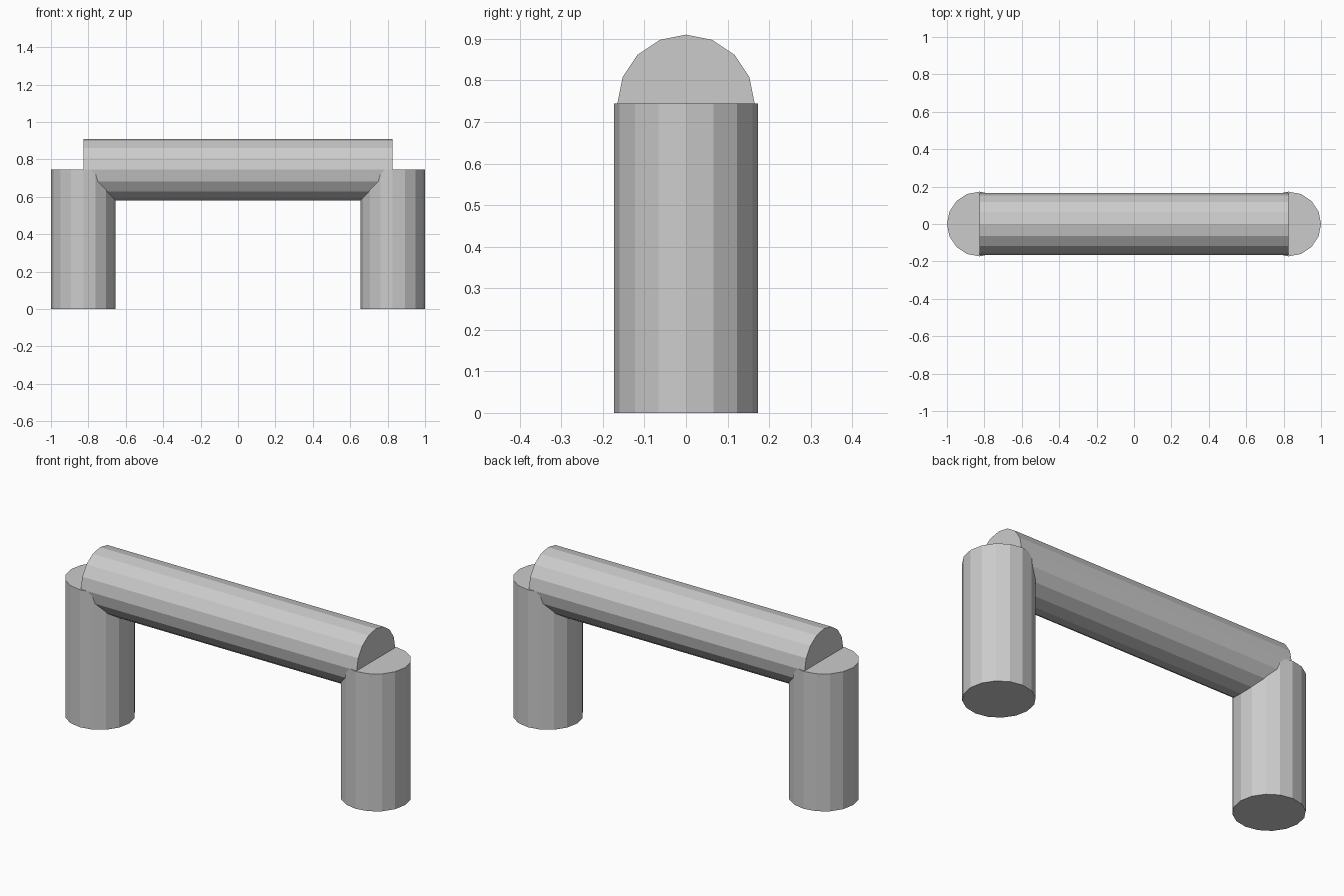
import bpy
import math

if "Cube" in bpy.data.objects:
    bpy.data.objects.remove(bpy.data.objects["Cube"])

SIDES = 16
LEG_X, LEG_R, HEIGHT = 0.827, 0.173, 0.745
BAR_R = 0.165


def rod(name, radius, length, location, rotation=(0, 0, 0)):
    bpy.ops.mesh.primitive_cylinder_add(
        vertices=SIDES, radius=radius, depth=length,
        location=location, rotation=rotation)
    obj = bpy.context.object
    obj.name = name
    bpy.ops.object.transform_apply(location=False, rotation=True, scale=False)
    return obj


# Upright legs
for side, x in (("left", -LEG_X), ("right", LEG_X)):
    rod(side + "_leg", LEG_R, HEIGHT, (x, 0, HEIGHT / 2))

# Horizontal bar ending at the leg centres, half sunk into the leg tops
rod("crossbar", BAR_R, 2 * LEG_X, (0, 0, HEIGHT), (0, math.pi / 2, 0))
